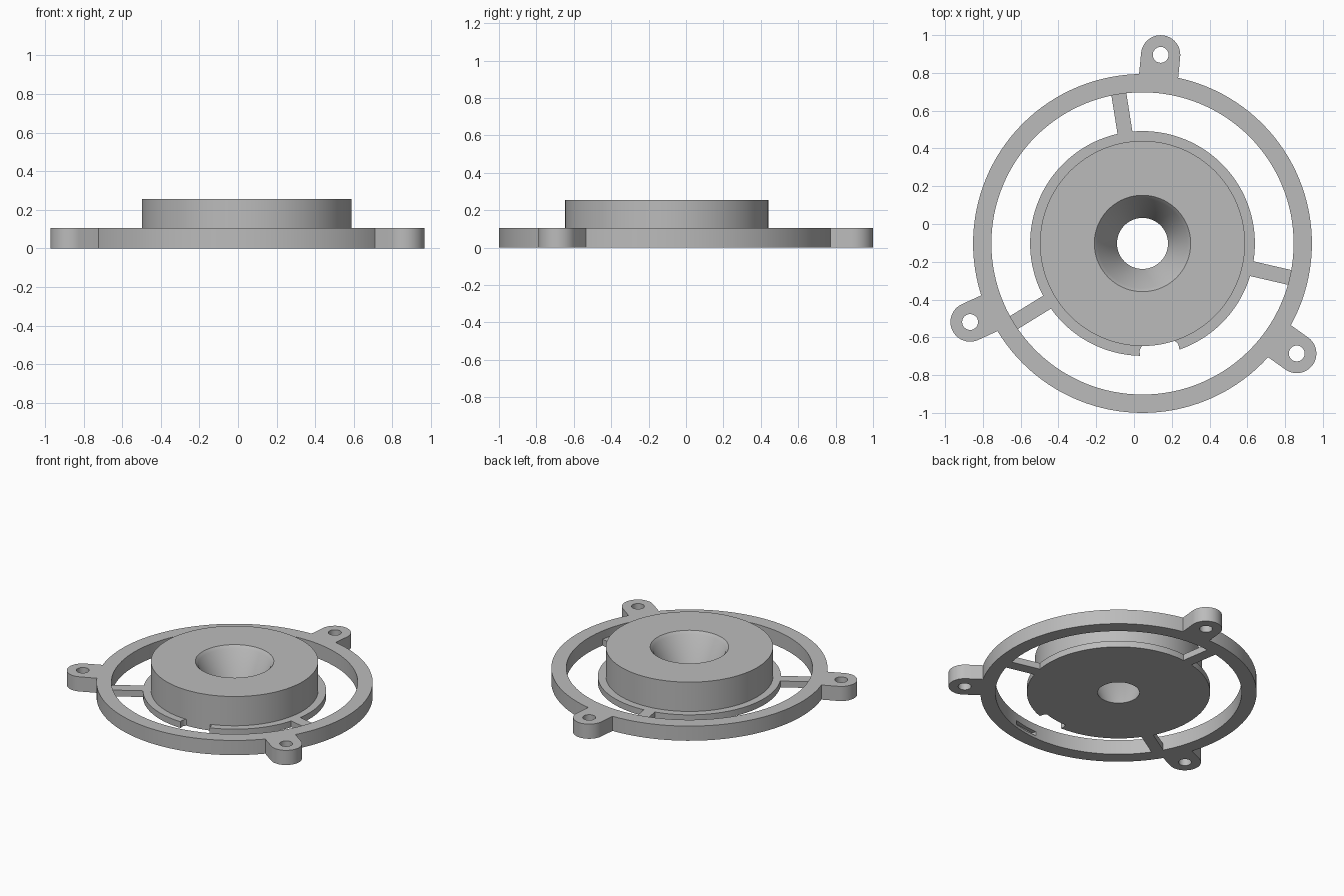
import bpy, bmesh
from math import radians, cos, sin, pi
from mathutils import Matrix, Vector

if "Cube" in bpy.data.objects:
    bpy.data.objects.remove(bpy.data.objects["Cube"], do_unlink=True)

CENTRE = Vector((0.045, -0.103, 0))
RING_R, RING_IN, RING_H = 0.897, 0.8, 0.105
FLANGE_R, FLANGE_H = 0.595, 0.045
DRUM_R, DRUM_H = 0.543, 0.255
NOTCH_ANGLE = -81

grey = bpy.data.materials.new("plain_grey")
grey.use_nodes = True
colour = (0.5, 0.5, 0.5, 1)
grey.diffuse_color = colour
grey.node_tree.nodes["Principled BSDF"].inputs["Base Color"].default_value = colour


def finish(name, bm, angle=0):
    """Turn a bmesh into an object placed about the hub axis."""
    bmesh.ops.recalc_face_normals(bm, faces=bm.faces)
    mesh = bpy.data.meshes.new(name)
    bm.to_mesh(mesh)
    bm.free()
    mesh.materials.append(grey)
    ob = bpy.data.objects.new(name, mesh)
    ob.matrix_world = Matrix.Translation(CENTRE) @ Matrix.Rotation(radians(angle), 4, "Z")
    bpy.context.collection.objects.link(ob)
    return ob


def lathe(name, profile, steps=128):
    """Revolve a closed (radius, height) profile."""
    bm = bmesh.new()
    rings = [[bm.verts.new((r * cos(2 * pi * i / steps), r * sin(2 * pi * i / steps), z))
              for r, z in profile] for i in range(steps)]
    n = len(profile)
    for i in range(steps):
        a, b = rings[i], rings[(i + 1) % steps]
        for j in range(n):
            k = (j + 1) % n
            bm.faces.new((a[j], b[j], b[k], a[k]))
    return finish(name, bm)


def prism(name, outline, z0, z1, angle=0):
    """Extrude a flat outline upward; local +x points outward."""
    bm = bmesh.new()
    face = bm.faces.new([bm.verts.new((x, y, z0)) for x, y in outline])
    top = bmesh.ops.extrude_face_region(bm, geom=[face])["geom"]
    bmesh.ops.translate(bm, vec=(0, 0, z1 - z0),
                        verts=[v for v in top if isinstance(v, bmesh.types.BMVert)])
    return finish(name, bm, angle)


def bar(name, r0, r1, width, z0, z1, angle):
    h = width / 2
    return prism(name, [(r0, -h), (r1, -h), (r1, h), (r0, h)], z0, z1, angle)


def arc(cx, cy, r, a0, a1, steps):
    return [(cx + r * cos(radians(a0 + (a1 - a0) * i / steps)),
             cy + r * sin(radians(a0 + (a1 - a0) * i / steps))) for i in range(steps + 1)]


def cut(target, cutter):
    mod = target.modifiers.new("cut", "BOOLEAN")
    mod.operation, mod.solver, mod.object = "DIFFERENCE", "EXACT", cutter
    bpy.context.view_layer.update()
    evaluated = target.evaluated_get(bpy.context.evaluated_depsgraph_get())
    mesh = bpy.data.meshes.new_from_object(evaluated)
    target.modifiers.clear()
    target.data = mesh
    bpy.data.objects.remove(cutter, do_unlink=True)


# Outer ring with a shallow slot in its inner wall
ring = lathe("outer_ring", [(RING_IN, 0), (RING_R, 0), (RING_R, RING_H), (RING_IN, RING_H)])
cut(ring, bar("slot_cutter", 0.7, 0.825, 0.19, 0.02, 0.05, NOTCH_ANGLE))

# Central drum with a lipped, tapering bore
drum = lathe("drum", [(0.135, 0), (DRUM_R, 0), (DRUM_R, DRUM_H), (0.255, DRUM_H),
                      (0.237, DRUM_H - 0.02)])

# Thin flange with a rounded notch
flange = lathe("flange", [(DRUM_R, 0), (FLANGE_R, 0), (FLANGE_R, FLANGE_H), (DRUM_R, FLANGE_H)])
r, h, inner = 0.035, 0.105, 0.533
notch = arc(inner + r, h - r, r, 90, 180, 6) + arc(inner + r, r - h, r, 180, 270, 6)
cut(flange, prism("notch_cutter", notch + [(0.7, -h), (0.7, h)], -0.1, 0.1, NOTCH_ANGLE))
parts = [ring, drum, flange]

# Spokes joining flange and ring
for i, angle in enumerate((99, -13, 211.6)):
    parts.append(bar(f"spoke_{i + 1}", 0.585, 0.805, 0.08, 0, FLANGE_H, angle))

# Mounting lugs with screw holes
LUG_D, LUG_R = 1.003, 0.104
for i in range(3):
    angle = 84.5 + 120 * i
    outline = [(0.88, -LUG_R)] + arc(LUG_D, 0, LUG_R, -90, 90, 32) + [(0.88, LUG_R)]
    lug = prism(f"mounting_lug_{i + 1}", outline, 0, RING_H, angle)
    hole = arc(LUG_D, 0, 0.042, 0, 360, 32)[:-1]
    cut(lug, prism("hole_cutter", hole, -0.1, 0.3, angle))
    parts.append(lug)

# Smooth walls, sharp rims
bpy.ops.object.select_all(action="DESELECT")
for ob in parts:
    ob.select_set(True)
bpy.context.view_layer.objects.active = ring
bpy.ops.object.shade_smooth_by_angle(angle=radians(30))
